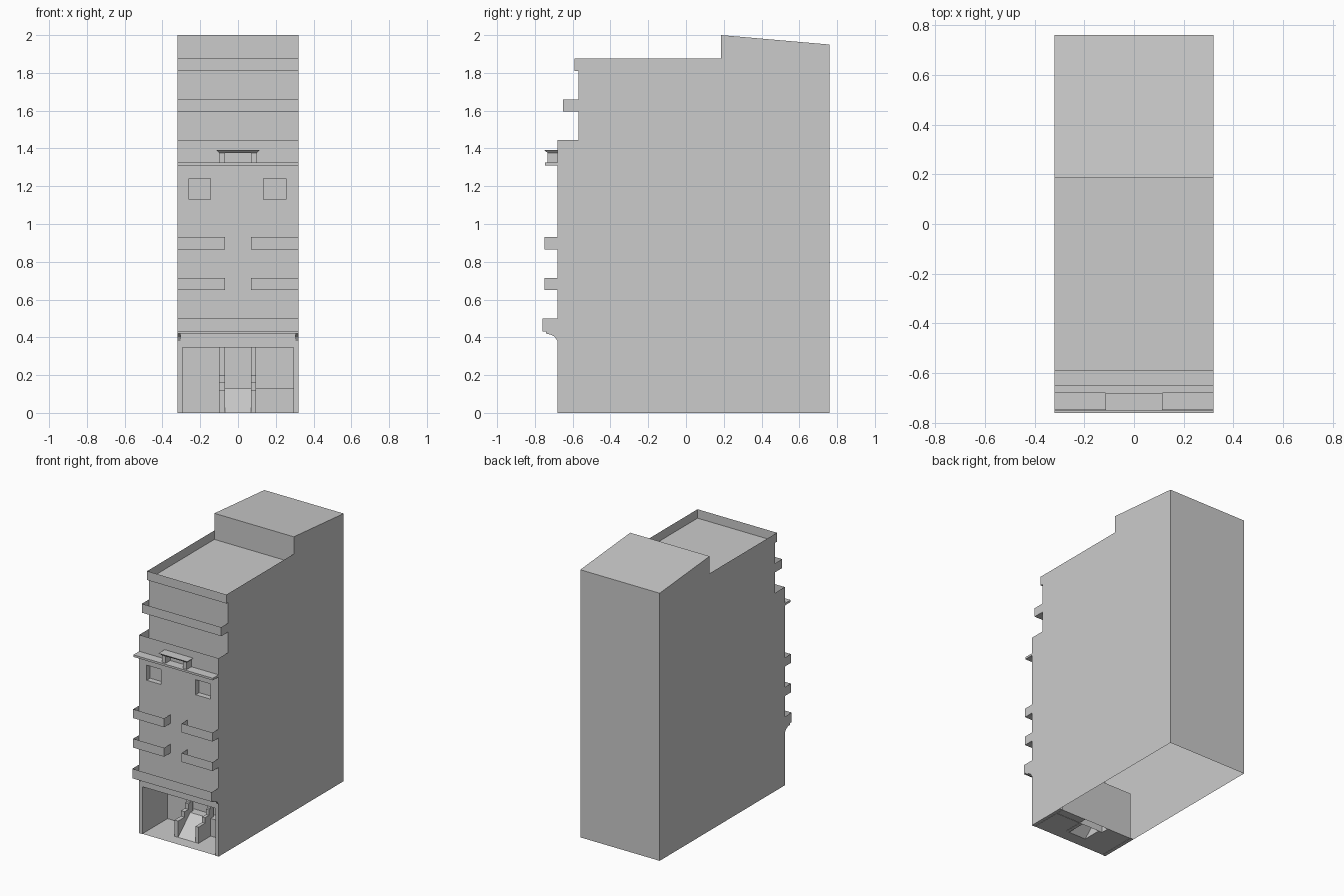
import bpy
import bmesh

if "Cube" in bpy.data.objects:
    bpy.data.objects.remove(bpy.data.objects["Cube"])

W = 0.32                      # half width of the building
FRONT, UPPER, BACK = -0.68, -0.57, 0.76


def make(name, faces, recalc=False, flip=False):
    """Mesh object from a list of faces, each a list of points."""
    bm = bmesh.new()
    for pts in faces:
        bm.faces.new([bm.verts.new(p) for p in pts])
    bmesh.ops.remove_doubles(bm, verts=bm.verts, dist=1e-5)
    if recalc:
        bmesh.ops.recalc_face_normals(bm, faces=bm.faces)
    if flip:
        bmesh.ops.reverse_faces(bm, faces=bm.faces)
    me = bpy.data.meshes.new(name)
    bm.to_mesh(me)
    bm.free()
    ob = bpy.data.objects.new(name, me)
    bpy.context.collection.objects.link(ob)
    return ob


def box(name, x0, x1, y0, y1, z0, z1, skip=(), inward=False):
    """Box of single sheets; named sides can be left open."""
    sides = {
        "front": [(x0, y0, z0), (x1, y0, z0), (x1, y0, z1), (x0, y0, z1)],
        "back": [(x1, y1, z0), (x0, y1, z0), (x0, y1, z1), (x1, y1, z1)],
        "left": [(x0, y1, z0), (x0, y0, z0), (x0, y0, z1), (x0, y1, z1)],
        "right": [(x1, y0, z0), (x1, y1, z0), (x1, y1, z1), (x1, y0, z1)],
        "top": [(x0, y0, z1), (x1, y0, z1), (x1, y1, z1), (x0, y1, z1)],
        "bottom": [(x0, y1, z0), (x1, y1, z0), (x1, y0, z0), (x0, y0, z0)],
    }
    return make(name, [f for k, f in sides.items() if k not in skip], flip=inward)


def strips(name, chain, x0=-W, x1=W):
    """Sheets spanning the width along a (y, z) path."""
    return make(name, [[(x0, *a), (x1, *a), (x1, *b), (x0, *b)]
                       for a, b in zip(chain, chain[1:])])


def prism(name, profile, x0, x1):
    """Solid (y, z) profile extruded along x."""
    n = len(profile)
    faces = [[(x, *p) for p in profile] for x in (x0, x1)]
    for i in range(n):
        a, b = profile[i], profile[(i + 1) % n]
        faces.append([(x0, *a), (x1, *a), (x1, *b), (x0, *b)])
    return make(name, faces, recalc=True)


# Side walls, including the thin parapet ends
outline = [(FRONT, 0), (BACK, 0), (BACK, 1.95), (0.185, 2.0), (0.185, 1.875),
           (-0.59, 1.875), (-0.59, 1.81), (UPPER, 1.81), (UPPER, 1.445), (FRONT, 1.445)]
make("right_wall", [[(W, y, z) for y, z in outline]])
make("left_wall", [[(-W, y, z) for y, z in reversed(outline)]])

# Front wall with two window openings and the entrance opening
windows = [(-0.26, -0.145), (0.135, 0.255)]
xs = [-W, -0.295, -0.26, -0.145, 0.135, 0.255, 0.295, W]
zs = [0, 0.345, 1.13, 1.24, 1.445]
cells = []
for i, (a, b) in enumerate(zip(xs, xs[1:])):
    for j, (c, d) in enumerate(zip(zs, zs[1:])):
        if (j == 0 and 0 < i < 6) or (j == 2 and (a, b) in windows):
            continue
        cells.append([(a, FRONT, c), (b, FRONT, c), (b, FRONT, d), (a, FRONT, d)])
make("front_wall", cells)
for a, b in windows:
    box("window_recess", a, b, FRONT, FRONT + 0.04, 1.13, 1.24, ("front",), True)

# Set-back top floor, cornice, sunken roof and sloped roof room
strips("upper_front", [(FRONT, 1.38), (UPPER, 1.38), (UPPER, 1.81),
                       (-0.59, 1.81), (-0.59, 1.875)])
strips("roof_and_back", [(UPPER, 1.81), (0.185, 1.81), (0.185, 2.0),
                         (BACK, 1.95), (BACK, 0)])

# Balconies, open on top
open_sides = ("top", "back")
box("top_balcony", -W, W, -0.65, UPPER, 1.595, 1.66, open_sides)
box("first_balcony", -W, W, -0.76, FRONT, 0.43, 0.50, open_sides)
for z in (0.65, 0.865):
    for a, b in ((-W, -0.07), (0.07, W)):
        box("small_balcony", a, b, -0.75, FRONT, z, z + 0.065, open_sides)

# Slab and curved brackets below the first balcony
box("balcony_slab", -W, W, -0.742, FRONT, 0.42, 0.43)
bracket = [(FRONT, 0.42), (-0.74, 0.42), (-0.715, 0.414), (-0.695, 0.403), (FRONT, 0.38)]
for x in (-W, W - 0.015):
    prism("bracket", bracket, x, x + 0.015)

# Ledge with a small hooded frame
box("ledge", -W, W, -0.747, FRONT, 1.31, 1.325)
for x in (-0.10, 0.07):
    box("hood_post", x, x + 0.03, -0.733, FRONT, 1.325, 1.378)
cap = box("hood_cap", -0.10, 0.10, -0.733, FRONT, 1.376, 1.392)
for v in cap.data.vertices:
    if v.co.z > 1.38:
        v.co.x *= 1.15
        if v.co.y < -0.7:
            v.co.y = -0.75

# Entrance room: walls, ceiling and floor around the stairs
ROOM = -0.39
box("entrance_room", -0.295, 0.295, FRONT, ROOM, 0, 0.345, ("front", "bottom"), True)
floor = [(-W, -0.10, FRONT, ROOM), (-0.10, 0.095, FRONT, -0.59), (0.095, W, FRONT, ROOM)]
make("entrance_floor", [[(a, c, 0.002), (b, c, 0.002), (b, d, 0.002), (a, d, 0.002)]
                        for a, b, c, d in floor])

# Ramped stair, stepped side walls, landing and posts
LAND = -0.45
strips("stair_ramp", [(-0.59, 0.0), (LAND, 0.13)], -0.07, 0.07)
cheek = [(-0.59, 0), (-0.59, 0.12), (-0.515, 0.12), (-0.515, 0.16),
         (-0.47, 0.16), (-0.47, 0.20), (LAND, 0.20), (LAND, 0)]
for a, b in ((-0.10, -0.07), (0.07, 0.095)):
    prism("stair_side", cheek, a, b)
    box("landing_post", a, b, LAND, LAND + 0.03, 0.13, 0.345, ("top", "bottom"))
box("landing", -0.10, 0.295, LAND, ROOM, 0, 0.13, ("bottom", "back"))
